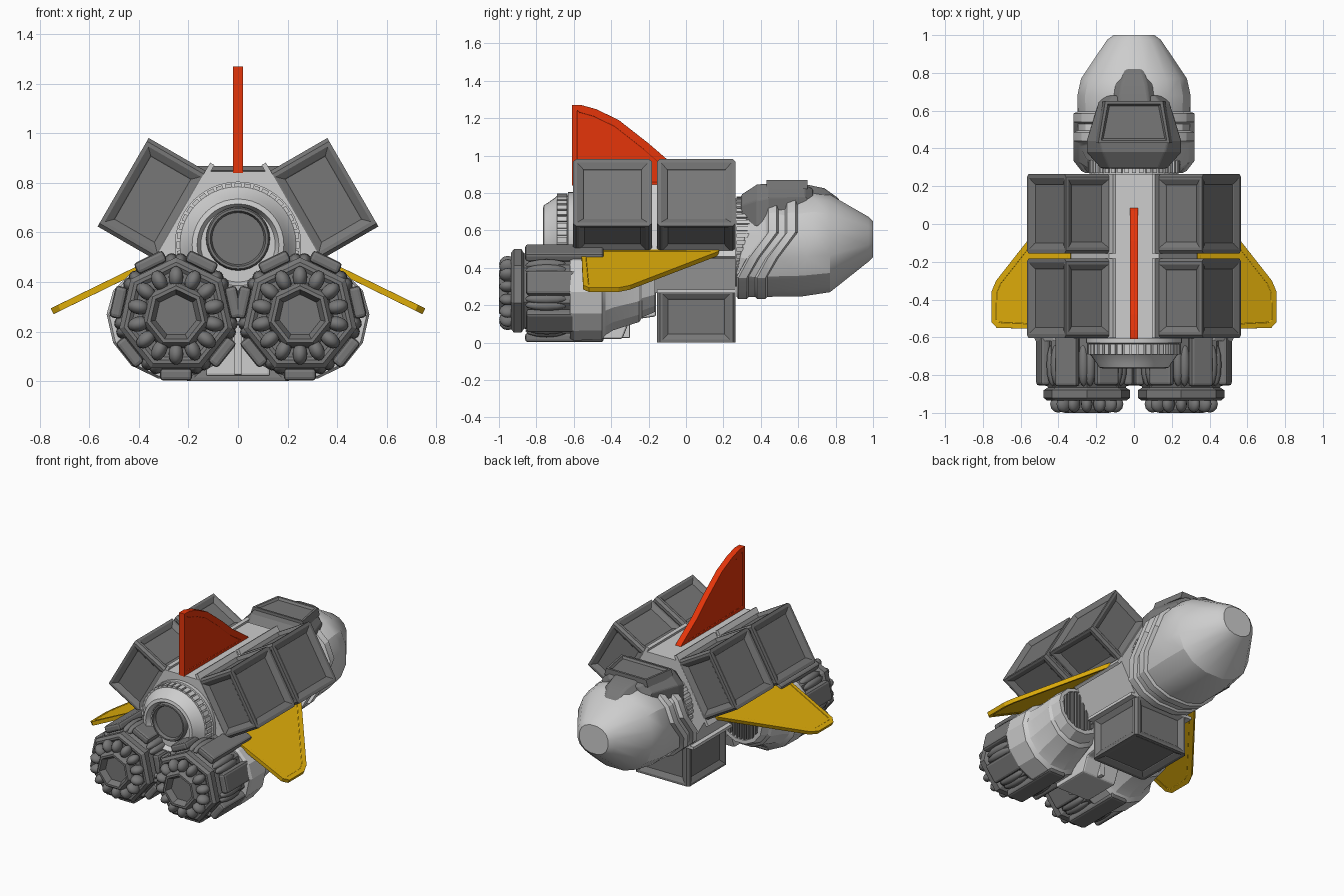
import bpy, bmesh, math
from mathutils import Matrix, Vector

if "Cube" in bpy.data.objects:
    bpy.data.objects.remove(bpy.data.objects["Cube"])

HUB = 0.535                      # height of the main axis


def material(name, rgb):
    m = bpy.data.materials.new(name)
    m.diffuse_color = (*rgb, 1)
    m.use_nodes = True
    m.node_tree.nodes["Principled BSDF"].inputs["Base Color"].default_value = m.diffuse_color
    return m


LIGHT = material("light_grey", (0.61, 0.61, 0.61))
DARK = material("dark_grey", (0.185, 0.185, 0.185))
YELLOW = material("yellow", (0.74, 0.42, 0.003))
RED = material("orange_red", (0.78, 0.035, 0.003))


def finish(name, bm, mat, bevel=0, smooth=30):
    bmesh.ops.recalc_face_normals(bm, faces=bm.faces)
    me = bpy.data.meshes.new(name)
    bm.to_mesh(me)
    bm.free()
    me.materials.append(mat)
    ob = bpy.data.objects.new(name, me)
    bpy.context.collection.objects.link(ob)
    if bevel:
        mod = ob.modifiers.new("bevel", 'BEVEL')
        mod.width, mod.segments, mod.limit_method = bevel, 2, 'ANGLE'
    if smooth:
        bpy.ops.object.select_all(action='DESELECT')
        ob.select_set(True)
        bpy.context.view_layer.objects.active = ob
        bpy.ops.object.shade_smooth_by_angle(angle=math.radians(smooth))
    return ob


def loft(name, rings, mat, bevel=0, smooth=30):
    """Skin a list of equal-length point rings, capped at both ends."""
    bm = bmesh.new()
    vs = [[bm.verts.new(p) for p in r] for r in rings]
    n = len(vs[0])
    for a, b in zip(vs, vs[1:]):
        for i in range(n):
            bm.faces.new((a[i], a[(i + 1) % n], b[(i + 1) % n], b[i]))
    bm.faces.new(vs[0])
    bm.faces.new(vs[-1])
    return finish(name, bm, mat, bevel, smooth)


def circle(cx, y, cz, r, n, rot=0.0, top=1.0):
    """Ring around the y axis; 'top' flattens its upper half."""
    pts = []
    for i in range(n):
        t = rot + i * math.tau / n
        s = math.sin(t)
        pts.append((cx + r * math.cos(t), y, cz + r * s * (top if s > 0 else 1)))
    return pts


def lathe(name, cx, cz, prof, n, mat, rot=0.0, bevel=0, smooth=30):
    return loft(name, [circle(cx, y, cz, r, n, rot) for y, r in prof], mat, bevel, smooth)


def boxes(name, items, mat, bevel=0):
    """items: (matrix, size)"""
    bm = bmesh.new()
    for m, size in items:
        bmesh.ops.create_cube(bm, size=1, matrix=m @ Matrix.Diagonal((*size, 1)))
    return finish(name, bm, mat, bevel, 0)


def beads(name, items, mat):
    bm = bmesh.new()
    for m, radii in items:
        bmesh.ops.create_uvsphere(bm, u_segments=12, v_segments=8, radius=1,
                                  matrix=m @ Matrix.Diagonal((*radii, 1)))
    return finish(name, bm, mat, 0, 60)


def polar(cx, cz, t, r, y, side=0):
    """Frame whose local x points outward at angle t around the y axis."""
    return (Matrix.Translation((cx, 0, cz)) @ Matrix.Rotation(-t, 4, 'Y')
            @ Matrix.Translation((r, y, side)))


def plate(name, pts, thick, mat, inset, bevel=0.01):
    """Flat panel from 3D outline, with a shallow inset on both sides."""
    pts = [Vector(p) for p in pts]
    nrm = (pts[1] - pts[0]).cross(pts[-1] - pts[0]).normalized() * thick / 2
    bm = bmesh.new()
    a = [bm.verts.new(p - nrm) for p in pts]
    b = [bm.verts.new(p + nrm) for p in pts]
    big = [bm.faces.new(a), bm.faces.new(b)]
    for i in range(len(pts)):
        j = (i + 1) % len(pts)
        bm.faces.new((a[i], a[j], b[j], b[i]))
    bmesh.ops.recalc_face_normals(bm, faces=bm.faces)
    bmesh.ops.inset_individual(bm, faces=big, thickness=inset, depth=0)
    bmesh.ops.inset_individual(bm, faces=big, thickness=0.003, depth=-0.003)
    return finish(name, bm, mat, bevel, 0)


# Cargo containers: boxes with recessed panels on three arms
def container(name, deg, y):
    bm = bmesh.new()
    bmesh.ops.create_cube(bm, size=1, matrix=Matrix.Diagonal((0.275, 0.42, 0.412, 1)))
    main = list(bm.faces)
    long_edges = [e for e in bm.edges if abs((e.verts[0].co - e.verts[1].co).x) > 0.1]
    bmesh.ops.bevel(bm, geom=long_edges, offset=0.015, segments=1, affect='EDGES')
    main = [f for f in bm.faces if f.calc_area() > 0.05]
    bmesh.ops.inset_individual(bm, faces=main, thickness=0.022, depth=0)
    bmesh.ops.inset_individual(bm, faces=main, thickness=0.035, depth=-0.016)
    bmesh.ops.inset_individual(bm, faces=main, thickness=0.006, depth=-0.004)
    bmesh.ops.transform(bm, matrix=polar(0, HUB, math.radians(deg), 0.3975, y), verts=bm.verts)
    finish(name, bm, DARK, 0, 0)


for deg, label in ((30, "right"), (150, "left"), (270, "lower")):
    container(f"container_{label}_front", deg, 0.055)
    if deg != 270:
        container(f"container_{label}_rear", deg, -0.393)

# Central spine: hexagon with three container flats and three open strips
A = [(0.133, 0.31), (0.335, -0.04), (0.202, -0.27)]
hexa = [(x, z) for x, z in A] + [(-x, z) for x, z in reversed(A)]
loft("spine", [[(x, y, HUB + z) for x, z in hexa] for y in (-0.605, 0.265)], LIGHT, 0, 0)
rails = []
for deg in (90, 210, 330):
    for s in (-1, 1):
        for y in (-0.393, 0.055):
            rails.append((polar(0, HUB, math.radians(deg), 0.322, y, s * 0.115)
                          @ Matrix.Rotation(math.radians(30 * s), 4, 'Y'), (0.045, 0.42, 0.02)))
boxes("spine_rails", rails, LIGHT)

# Neck between spine and cockpit
lathe("neck", 0, HUB, [(0.25, 0.235), (0.36, 0.235)], 32, LIGHT)
boxes("neck_ribs", [(polar(0, HUB, k * math.tau / 40, 0.235, 0.305), (0.02, 0.07, 0.022))
                    for k in range(40)], LIGHT)


# Cockpit: lofted nose whose rear bands slant forward at the top
def nose_ring(y, w, zb, zt, shift=0.0, n=16):
    out = []
    for i in range(n):
        t = (i + 0.5) * math.tau / n
        c, s = math.cos(t), math.sin(t)
        x = w * math.copysign(abs(c) ** 0.88, c)
        z = (zb + zt) / 2 + (zt - zb) / 2 * math.copysign(abs(s) ** 0.88, s)
        k = 1 - min(1, max(0, (z - 0.38) / 0.2))
        out.append((x, y - shift * k, z))
    return out


nose = [(1.0, 0.11, 0.455, 0.65), (0.975, 0.145, 0.43, 0.675), (0.77, 0.285, 0.265, 0.795),
        (0.68, 0.305, 0.242, 0.815, 0.06)]
for y in (0.595, 0.495):
    nose += [(y, 0.302, 0.24, 0.80, 0.16), (y - 0.01, 0.327, 0.228, 0.815, 0.16),
             (y - 0.055, 0.327, 0.228, 0.81, 0.16), (y - 0.065, 0.302, 0.24, 0.79, 0.16)]
nose += [(0.415, 0.29, 0.25, 0.77, 0.14), (0.32, 0.24, 0.28, 0.74, 0.05)]
loft("cockpit_nose", [nose_ring(*r) for r in nose], LIGHT, 0, 24)


# Canopy: trapezoid sections along y
def trap(y, wb, wt, zb, zt):
    return [(-wb, y, zb), (wb, y, zb), (wb, y, (zb + zt) / 2 + 0.03), (wt, y, zt),
            (-wt, y, zt), (-wb, y, (zb + zt) / 2 + 0.03)]


loft("canopy", [trap(*r) for r in ((0.295, 0.175, 0.13, 0.62, 0.79), (0.38, 0.25, 0.165, 0.62, 0.845),
                                   (0.44, 0.25, 0.18, 0.64, 0.85), (0.64, 0.19, 0.14, 0.66, 0.84),
                                   (0.68, 0.15, 0.11, 0.66, 0.82))], DARK, 0.008, 0)
loft("canopy_hood", [trap(*r) for r in ((0.62, 0.125, 0.085, 0.68, 0.85), (0.74, 0.11, 0.065, 0.66, 0.825),
                                        (0.81, 0.075, 0.045, 0.64, 0.775), (0.845, 0.05, 0.035, 0.64, 0.73))],
     DARK, 0.01, 30)
bm = bmesh.new()
lo, hi = ([bm.verts.new((x * k, y, z)) for x, y in ((-0.205, 0.43), (0.205, 0.43), (0.165, 0.65), (-0.165, 0.65))]
          for z, k in ((0.82, 1.0), (0.868, 0.92)))
bm.faces.new(lo)
top = bm.faces.new(hi)
for i in range(4):
    bm.faces.new((lo[i], lo[(i + 1) % 4], hi[(i + 1) % 4], hi[i]))
bmesh.ops.recalc_face_normals(bm, faces=bm.faces)
bmesh.ops.inset_individual(bm, faces=[top], thickness=0.02, depth=0)
bmesh.ops.inset_individual(bm, faces=[top], thickness=0.014, depth=-0.014)
finish("canopy_window_frame", bm, DARK, 0, 0)

# Central rear thruster
lathe("main_thruster", 0, 0.55, [(-0.60, 0.255), (-0.63, 0.255), (-0.635, 0.235), (-0.69, 0.235), (-0.70, 0.225),
                                 (-0.735, 0.20), (-0.76, 0.185), (-0.765, 0.165), (-0.73, 0.15)], 40, LIGHT)
boxes("thruster_ribs", [(polar(0, 0.55, k * math.tau / 40, 0.237, -0.663), (0.022, 0.055, 0.028))
                        for k in range(40)], LIGHT)
lathe("thruster_cone", 0, 0.575, [(-0.70, 0.13), (-0.75, 0.128), (-0.762, 0.122), (-0.762, 0.112),
                                  (-0.74, 0.105)], 32, DARK)

# Lower keel joining the two side engines
keel = [(-0.60, 0.02), (-0.34, 0.02), (-0.30, 0.12), (-0.16, 0.14), (-0.16, 0.45), (-0.60, 0.45)]
loft("keel", [[(x, y, z) for y, z in keel] for x in (-0.13, 0.13)], LIGHT, 0.01, 0)
boxes("keel_ridge", [(Matrix.Translation((0, -0.46, 0.22)), (0.03, 0.32, 0.39))], LIGHT, 0.005)

# Side engines, wings: built once per side
STEP = math.tau / 7
for s, label in ((1, "right"), (-1, "left")):
    cx, cz = 0.25 * s, 0.265
    base = -math.pi / 2                       # one flat faces straight down
    vert = base + STEP / 2
    housing = [(-0.62, 0.265, 0.27, 0.255), (-0.60, 0.265, 0.27, 0.265), (-0.45, 0.265, 0.27, 0.262),
               (-0.43, 0.265, 0.275, 0.24), (-0.39, 0.268, 0.285, 0.225), (-0.25, 0.28, 0.31, 0.205),
               (-0.235, 0.285, 0.32, 0.19), (-0.165, 0.295, 0.33, 0.17), (-0.165, 0.295, 0.33, 0.145),
               (-0.20, 0.295, 0.33, 0.145)]
    loft(f"engine_housing_{label}", [circle(x * s, y, z, r, 14, 0, 0.82) for y, x, z, r in housing], LIGHT, 0, 20)
    # dark intake with upright slats
    loft(f"intake_back_{label}", [circle(0.295 * s, y, 0.33, 0.143, 14, 0, 0.82) for y in (-0.21, -0.195)], DARK)
    boxes(f"intake_slats_{label}",
          [(Matrix.Translation((0.295 * s + d * 0.027, -0.182, 0.318)),
            (0.013, 0.03, 1.8 * math.sqrt(0.143 ** 2 - (d * 0.027) ** 2))) for d in range(-5, 6)], DARK)
    # seven-sided core, end plate and nozzle
    lathe(f"engine_core_{label}", cx, cz, [(-0.58, 0.24), (-0.80, 0.24), (-0.88, 0.205)], 7, DARK, vert, 0, 0)
    lathe(f"engine_plate_{label}", cx, cz, [(-0.865, 0.21), (-0.88, 0.235), (-0.92, 0.235), (-0.935, 0.215),
                                            (-0.935, 0.20), (-0.925, 0.185)], 7, DARK, vert, 0, 0)
    lathe(f"engine_nozzle_{label}", cx, cz, [(-0.90, 0.15), (-0.98, 0.135), (-1.0, 0.12), (-1.0, 0.105),
                                             (-0.96, 0.085)], 7, DARK, vert, 0, 0)
    beads(f"nozzle_beads_{label}", [(polar(cx, cz, base + k * STEP / 2, 0.155, -0.953), (0.044, 0.046, 0.03))
                                    for k in range(14)], DARK)
    # armour petals; the lower and upper outer ones reach forward over the housing
    outer = 3 if s > 0 else 4
    boxes(f"engine_petals_{label}",
          [(polar(cx, cz, base + k * STEP, 0.238, -0.65 if k in (0, outer) else -0.72),
            (0.05, 0.42 if k in (0, outer) else 0.27, 0.13)) for k in range(7)], DARK, 0.015)
    beads(f"engine_pipes_{label}", [(polar(cx, cz, base + k * STEP + d * 0.37, 0.218, -0.745), (0.034, 0.115, 0.03))
                                    for k in range(7) for d in (-1, 1)], DARK)
    # wing, sloping down and outward
    span = [(0, 0.18), (0.06, 0.17), (0.94, -0.30), (1, -0.36), (1, -0.52), (0.93, -0.55), (0, -0.56)]
    plate(f"wing_{label}", [(s * (0.33 + 0.42 * u), y, 0.487 - 0.205 * u) for u, y in span],
          0.026, YELLOW, 0.03)

# Tail fin
fin = [(-0.61, 0.84), (-0.61, 1.27), (-0.56, 1.27), (-0.48, 1.248), (-0.36, 1.19), (-0.2, 1.065),
       (-0.09, 0.97), (0.07, 0.86), (0.09, 0.84)]
plate("tail_fin", [(0, y, z) for y, z in fin], 0.042, RED, 0.04)
